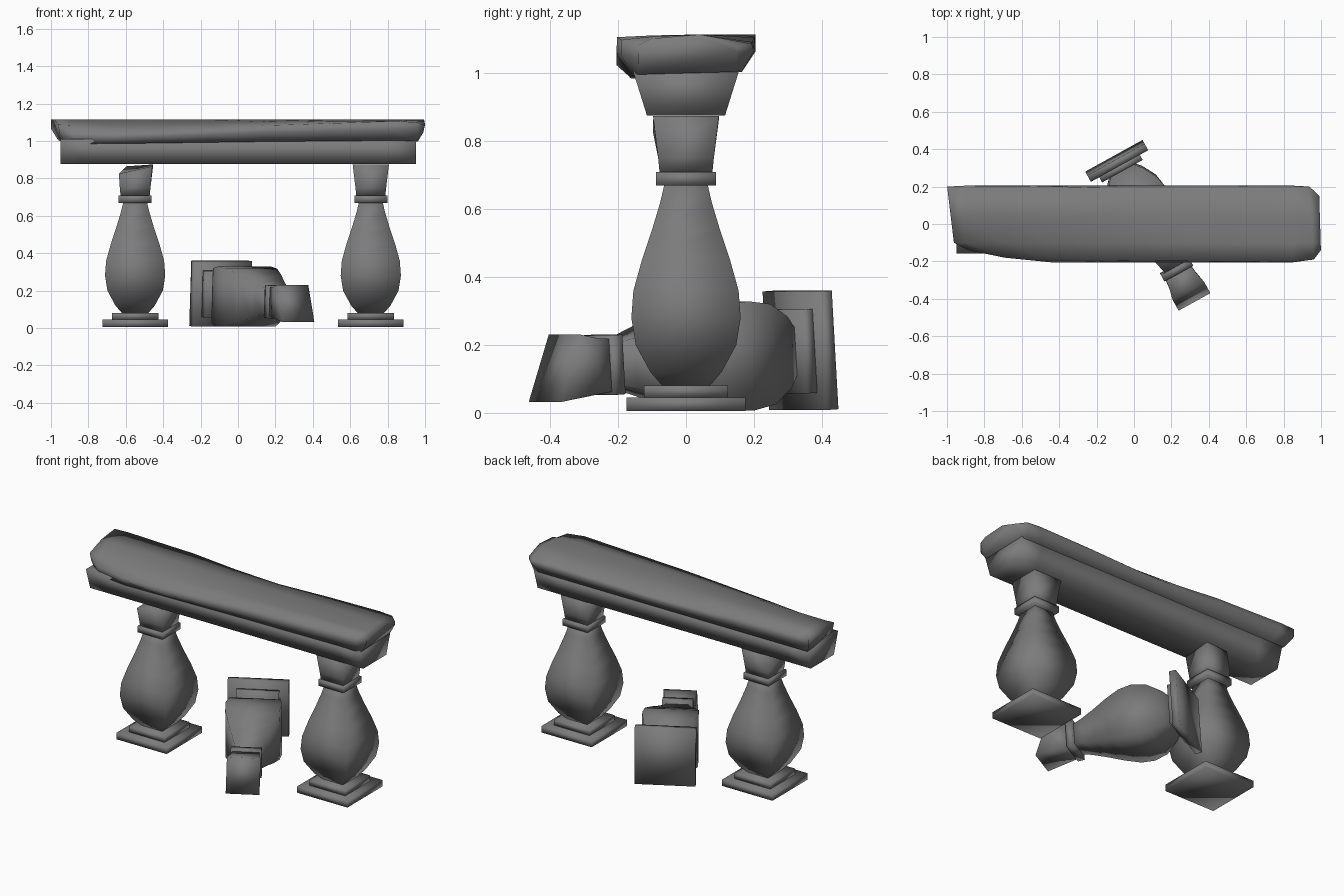
import bpy, math
from mathutils import Vector, Matrix

if "Cube" in bpy.data.objects:
    bpy.data.objects.remove(bpy.data.objects["Cube"], do_unlink=True)

# Single weathered stone colour
stone = bpy.data.materials.new("grey_stone")
stone.use_nodes = True
GREY = (0.2, 0.2, 0.2, 1)
stone.diffuse_color = GREY
bsdf = next(n for n in stone.node_tree.nodes if n.type == 'BSDF_PRINCIPLED')
bsdf.inputs["Base Color"].default_value = GREY
bsdf.inputs["Roughness"].default_value = 0.8


def loft(name, rings, matrix=Matrix()):
    """Smooth closed solid through rings that share one point count."""
    n = len(rings[0])
    verts = [matrix @ Vector(p) for ring in rings for p in ring]
    faces = [(r * n + i, r * n + (i + 1) % n, (r + 1) * n + (i + 1) % n, (r + 1) * n + i)
             for r in range(len(rings) - 1) for i in range(n)]
    faces += [tuple(reversed(range(n))), tuple(range(len(verts) - n, len(verts)))]
    mesh = bpy.data.meshes.new(name)
    mesh.from_pydata(verts, [], faces)
    mesh.materials.append(stone)
    mesh.shade_smooth()
    obj = bpy.data.objects.new(name, mesh)
    bpy.context.collection.objects.link(obj)
    return obj


def square(half, z):
    return [(sx * half, sy * half, z) for sx, sy in ((-1, -1), (1, -1), (1, 1), (-1, 1))]


# Square-section baluster parts as (half width, height)
PARTS = {
    "plinth": [(.175, .006), (.175, .046)],
    "foot": [(.124, .046), (.124, .081)],
    "body": [(.07, .08), (.105, .12), (.148, .2), (.161, .28), (.155, .36),
             (.13, .45), (.1, .54), (.076, .62), (.062, .68)],
    "collar": [(.088, .67), (.088, .71)],
    "neck": [(.078, .71), (.082, .75), (.097, .875)],
}


def baluster(name, matrix, broken_top=None):
    for part, profile in PARTS.items():
        rings = [square(h, z) for h, z in profile]
        if part == "neck" and broken_top:
            rings[-1] = [(x + dx, y, z + dz) for (x, y, z), (dx, dz) in zip(rings[-1], broken_top)]
        loft(f"{name}_{part}", rings, matrix)


baluster("left_baluster", Matrix.Translation((.71, 0, 0)))
baluster("right_baluster", Matrix.Translation((-.55, 0, 0)),
         [(.01, -.05), (-.005, -.01), (0, 0), (.05, -.01)])

# Toppled baluster lying across the gap
axis = Vector((.48, -.87, -.064)).normalized()
side = axis.cross(Vector((0, 0, 1))).normalized()
up = side.cross(axis)
pose = Matrix((side, up, -side.cross(up))).transposed()
if pose.determinant() < 0:
    pose = Matrix((-side, up, axis)).transposed()
pose = Matrix.Translation((-.105, .36, .186)) @ pose.to_4x4()
baluster("fallen_baluster", pose, [(.0, .02), (.0, .02), (0, -.06), (0, -.06)])


# Worn rail: stations are (x, end slant, front wear, back wear, front limit, back limit)
STATIONS = [
    (-.975, -.12, .9, 0, -.1, .2),
    (-.9, 0, 1, 0, -.14, .205),
    (-.7, 0, .95, .1, -.18, .205),
    (-.45, 0, .8, .2, -.205, .205),
    (-.15, 0, .6, .6, -.205, .205),
    (.15, 0, .4, .8, -.205, .205),
    (.5, 0, .25, .6, -.205, .205),
    (.85, 0, .1, .5, -.205, .205),
    (.95, -.06, .2, .6, -.19, .2),
    (.995, -.03, .4, .8, -.14, .15),
]


def rail_ring(x, slant, front, back, low, high):
    section = [(.165, 1.005), (.205, 1.065), (.205 - .02 * back, 1.115 - .045 * back),
               (.04, 1.115), (-.1, 1.115 - .03 * front),
               (-.205 + .02 * front, 1.115 - .08 * front),
               (-.205, 1.065 - .05 * front), (-.165, 1.005 - .02 * front)]
    ring = []
    for y, z in section:
        y = min(max(y, low), high)
        ring.append(((x + slant * y) * (1 - .6 * max(0, 1.06 - z)), y, z))
    return ring


loft("rail_cornice", [rail_ring(*s) for s in STATIONS])

# Tapered beam under the cornice
beam = [(.115, .876), (.157, 1.01), (-.157, 1.01), (-.115, .876)]
loft("rail_beam", [[(x, y, z) for y, z in beam] for x in (-.95, -.8, .8, .953)])
